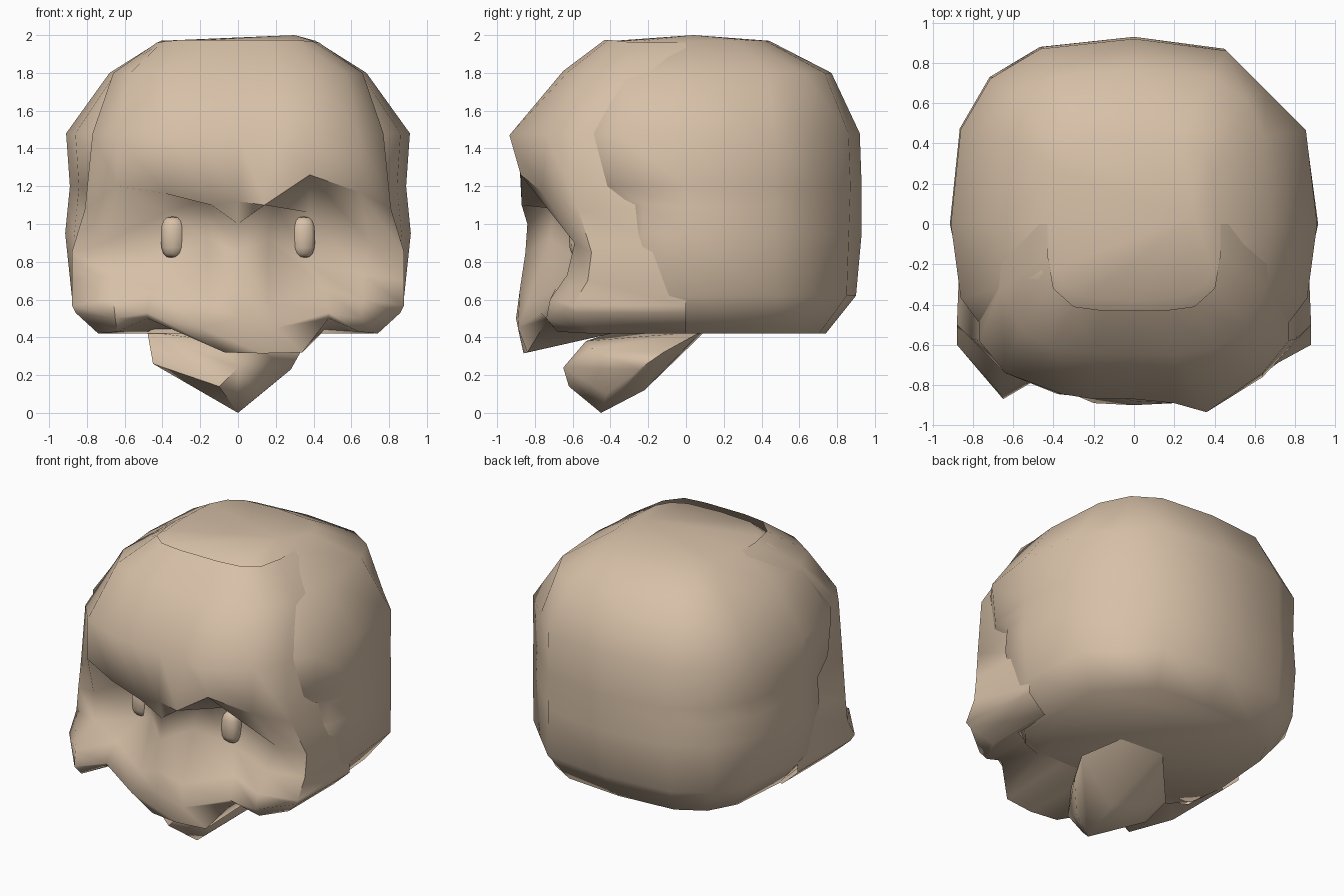
import bpy, bmesh, math
from mathutils import Vector

if "Cube" in bpy.data.objects:
    bpy.data.objects.remove(bpy.data.objects["Cube"], do_unlink=True)

# One bone-coloured material
bone = bpy.data.materials.new("tan_bone")
bone.use_nodes = True
tan = (0.68, 0.53, 0.39, 1)
bone.diffuse_color = tan
bone.node_tree.nodes["Principled BSDF"].inputs["Base Color"].default_value = tan


def finish(bm, name, angle, recalc=True):
    """Turn a bmesh into a named, smooth-shaded object."""
    if recalc:
        bmesh.ops.recalc_face_normals(bm, faces=bm.faces)
    mesh = bpy.data.meshes.new(name)
    bm.to_mesh(mesh)
    bm.free()
    mesh.materials.append(bone)
    obj = bpy.data.objects.new(name, mesh)
    bpy.context.collection.objects.link(obj)
    bpy.ops.object.select_all(action='DESELECT')
    obj.select_set(True)
    bpy.context.view_layer.objects.active = obj
    bpy.ops.object.shade_smooth_by_angle(angle=math.radians(angle))
    return obj


def signed_power(value, power):
    return math.copysign(abs(value) ** power, value)


def bridge(bm, rows, closed):
    """Join neighbouring rows of vertices with quads."""
    for upper, lower in zip(rows, rows[1:]):
        count = len(upper)
        for i in range(count if closed else count - 1):
            j = (i + 1) % count
            bm.faces.new((upper[i], lower[i], lower[j], upper[j]))


# Cranium: rounded-square rings of height, half width, front depth, back depth, squareness
cranium_rings = [
    (1.97, .41, .38, .44, .55), (1.8, .68, .56, .77, .6), (1.48, .91, .72, .92, .7),
    (1.2, .89, .7, .93, .7), (1.1, .9, .45, .93, .7), (.95, .915, .45, .93, .7),
    (.62, .88, .45, .9, .65), (.42, .72, .45, .74, .6),
]
SEGMENTS = 16
CORNER_LIMIT = 1.32
bm = bmesh.new()
rows = []
for z, width, front, back, power in cranium_rings:
    ring = []
    for i in range(SEGMENTS):
        a = math.tau * i / SEGMENTS
        x = width * signed_power(math.sin(a), power)
        y = signed_power(-math.cos(a), power)
        y *= front if y < 0 else back
        if x > 0 and y > 0:                              # flattened left rear corner
            trim = min(1, CORNER_LIMIT / (x + y))
            x, y = x * trim, y * trim
        ring.append(bm.verts.new((x, y, z)))
    rows.append(ring)
bridge(bm, rows, True)
crown = bm.verts.new((.3, .04, 2))
for i in range(SEGMENTS):
    bm.faces.new((crown, rows[0][i], rows[0][(i + 1) % SEGMENTS]))
bm.faces.new(rows[-1])
finish(bm, "cranium", 62)

# Face: half rows from the nose line out to the cheek edge, then mirrored
forehead_rows = [
    [(0, -.43, 1.975), (.15, -.43, 1.975), (.3, -.41, 1.975), (.4, -.32, 1.965), (.43, -.15, 1.96)],
    [(0, -.65, 1.81), (.2, -.65, 1.81), (.4, -.62, 1.81), (.57, -.52, 1.8), (.66, -.32, 1.8)],
    [(0, -.87, 1.48), (.2, -.89, 1.48), (.36, -.935, 1.47), (.64, -.74, 1.48), (.77, -.58, 1.48)],
]
face_rows = [
    # brow edge
    [(0, -.86, 1.12), (.14, -.87, 1.1), (.38, -.875, 1.26), (.64, -.76, 1.17), (.81, -.57, 1.08)],
    # socket top and socket floor
    [(0, -.84, 1), (.19, -.7, 1.13), (.38, -.52, 1.06), (.7, -.59, .9), (.88, -.5, .85)],
    [(0, -.85, .85), (.16, -.72, .92), (.36, -.56, .8), (.66, -.63, .73), (.88, -.52, .7)],
    # muzzle top, middle and lower lip
    [(0, -.88, .65), (.16, -.84, .58), (.45, -.69, .66), (.66, -.72, .6), (.88, -.6, .57)],
    [(0, -.9, .5), (.2, -.89, .45), (.48, -.77, .53), (.65, -.74, .5), (.86, -.58, .53)],
    [(.13, -.86, .315), (.34, -.84, .32), (.48, -.73, .5), (.64, -.68, .43), (.74, -.5, .42)],
    # palate
    [(0, -.35, .43), (.25, -.35, .43), (.45, -.35, .43), (.6, -.35, .43), (.7, -.3, .43)],
]
# Right side differences, by row and column: flatter brow, fuller cheek, narrower lip
right_offsets = {
    (2, 1): (0, .02, 0), (2, 2): (0, .09, 0), (3, 2): (0, .03, -.1), (3, 3): (0, .02, .03),
    (6, 3): (0, -.13, 0), (7, 3): (0, -.13, 0), (8, 3): (0, -.13, 0), (8, 1): (.27, 0, 0),
}
bm = bmesh.new()
rows = []
for r, half in enumerate(forehead_rows + face_rows):
    edge = half[-1]
    half = half + [(max(edge[0] - .03, min(.86, edge[0])), 0, edge[2])]   # return into the temple
    mirrored = []
    for c, (x, y, z) in enumerate(half):
        offset = Vector(right_offsets.get((r, c), (0, 0, 0)))
        mirrored.append(Vector((-x, y, z)) + offset)
    points = mirrored[:0:-1] + half
    rows.append([bm.verts.new(p) for p in points])
bridge(bm, rows, False)
finish(bm, "face", 62, recalc=False)

# Eyes: short rounded capsules set into the sockets
for side, label in ((1, "left"), (-1, "right")):
    bm = bmesh.new()
    bmesh.ops.create_uvsphere(bm, u_segments=10, v_segments=8, radius=1)
    for v in bm.verts:
        v.co = Vector((signed_power(v.co.x, .7) * .066 + side * .345,
                       signed_power(v.co.y, .7) * .07 - .55,
                       signed_power(v.co.z, .7) * .11 + .93))
    finish(bm, label + "_eye", 60)

# Lower jaw: faceted wedge hanging under the palate
jaw_points = [
    (0, -.45, 0), (.12, -.42, .1), (.28, -.25, .23), (.33, -.12, .32),
    (0, -.65, .24), (-.1, -.62, .14), (0, -.22, .12), (-.45, -.42, .26),
    (-.48, -.38, .43), (-.1, -.53, .38), (-.43, -.2, .3), (-.15, .1, .43),
    (.15, .08, .43), (.1, -.5, .34),
]
bm = bmesh.new()
for p in jaw_points:
    bm.verts.new(p)
bmesh.ops.convex_hull(bm, input=bm.verts)
loose = [v for v in bm.verts if not v.link_faces]
bmesh.ops.delete(bm, geom=loose, context='VERTS')
finish(bm, "lower_jaw", 55)
